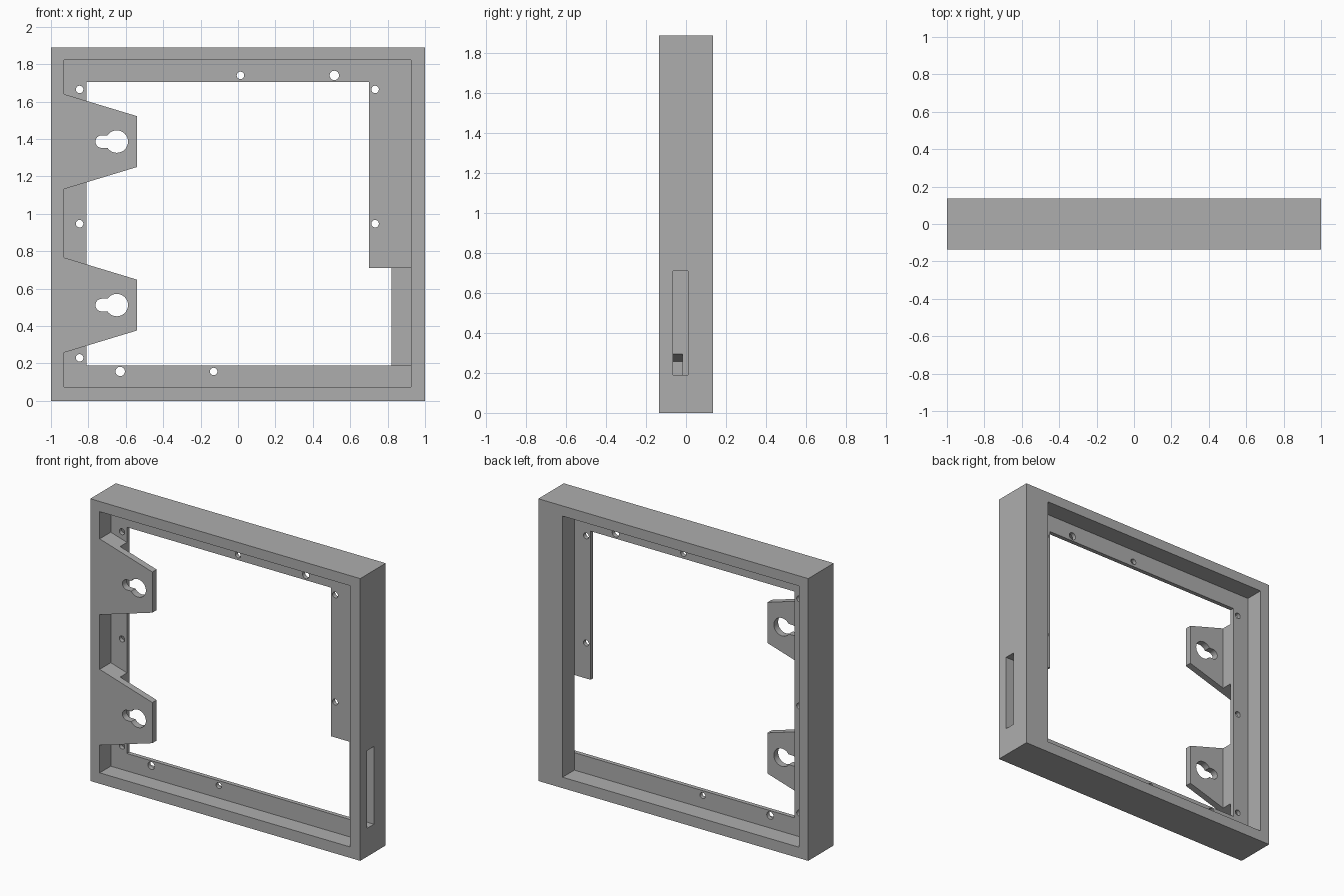
import bpy
import bmesh
from math import cos, sin, tau

cube = bpy.data.objects.get("Cube")
if cube:
    bpy.data.objects.remove(cube, do_unlink=True)

grey = bpy.data.materials.new("plain grey")
grey.use_nodes = True
grey.diffuse_color = (0.42, 0.42, 0.42, 1)
grey.node_tree.nodes["Principled BSDF"].inputs["Base Color"].default_value = grey.diffuse_color


def prism(name, outline, y0, y1):
    """Extrude an (x, z) outline from y0 to y1."""
    bm = bmesh.new()
    face = bm.faces.new([bm.verts.new((x, y0, z)) for x, z in outline])
    side = bmesh.ops.extrude_face_region(bm, geom=[face])["geom"]
    for v in side:
        if isinstance(v, bmesh.types.BMVert):
            v.co.y = y1
    bmesh.ops.recalc_face_normals(bm, faces=bm.faces)
    mesh = bpy.data.meshes.new(name)
    bm.to_mesh(mesh)
    bm.free()
    mesh.materials.append(grey)
    ob = bpy.data.objects.new(name, mesh)
    bpy.context.collection.objects.link(ob)
    return ob


def box(name, x0, x1, y0, y1, z0, z1):
    return prism(name, [(x0, z0), (x1, z0), (x1, z1), (x0, z1)], y0, y1)


def disc(name, x, z, r, y0, y1, n=32):
    ring = [(x + r * cos(tau * i / n), z + r * sin(tau * i / n)) for i in range(n)]
    return prism(name, ring, y0, y1)


def combine(target, tool, operation="DIFFERENCE"):
    tool.hide_render = True
    mod = target.modifiers.new(operation, "BOOLEAN")
    mod.operation, mod.solver, mod.object = operation, "EXACT", tool
    bpy.context.view_layer.objects.active = target
    bpy.ops.object.modifier_apply(modifier=mod.name)
    bpy.data.objects.remove(tool, do_unlink=True)


FRONT, BACK = -0.135, 0.135
FLANGE_FRONT, FLANGE_BACK = -0.018, 0.01
WALL, LIP = -0.93, -0.81
TAB_BACK = -0.09

# Outer frame with front and back pockets leaving a thin flange
frame = box("wall_frame", -1, 1, FRONT, BACK, 0, 1.89)
combine(frame, box("front_pocket", WALL, 0.925, -0.3, FLANGE_FRONT, 0.073, 1.822))
combine(frame, box("back_pocket", WALL, 0.82, FLANGE_BACK, 0.3, 0.073, 1.822))
combine(frame, box("opening", LIP, 0.70, -0.1, 0.1, 0.19, 1.705))

# Gap in the flange and slot through the side wall
combine(frame, box("flange_gap", 0.65, 0.82, -0.1, 0.1, 0.19, 0.71))
combine(frame, box("side_slot", 0.75, 1.2, -0.065, FLANGE_BACK, 0.19, 0.71))

# Screw holes in the flange
small = [(-0.847, 1.665), (-0.847, 0.947), (-0.847, 0.23), (0.013, 1.74),
         (0.733, 1.665), (0.733, 0.947), (-0.13, 0.157)]
large = [(0.515, 1.74), (-0.63, 0.157)]
for points, radius in ((small, 0.02), (large, 0.025)):
    for x, z in points:
        combine(frame, disc("screw_hole", x, z, radius, -0.06, 0.06))

# Hanging tabs with a root block on the flange and a keyhole
TIP, ROOT_HALF, TIP_HALF = -0.54, 0.254, 0.136
slope = (ROOT_HALF - TIP_HALF) / (TIP - WALL)


def tab_outline(end):
    h = ROOT_HALF - slope * (end - WALL)
    half = [(-0.96, ROOT_HALF), (WALL, ROOT_HALF), (end, h)]
    return half + [(x, -z) for x, z in reversed(half)]


for mid in (1.386, 0.512):
    def placed(end):
        return [(x, z + mid) for x, z in tab_outline(end)]
    tab = prism("hanging_tab", placed(TIP), FRONT, TAB_BACK)
    combine(tab, prism("root_block", placed(LIP), -0.11, -0.01), "UNION")
    combine(tab, disc("keyhole_head", -0.648, mid, 0.06, -0.2, 0))
    combine(tab, disc("keyhole_end", -0.728, mid, 0.034, -0.2, 0))
    combine(tab, box("keyhole_neck", -0.728, -0.65, -0.2, 0, mid - 0.034, mid + 0.034))
    combine(frame, tab, "UNION")

# Flat faces with rounded hole walls
frame.select_set(True)
bpy.context.view_layer.objects.active = frame
bpy.ops.object.shade_smooth_by_angle(angle=0.5)
